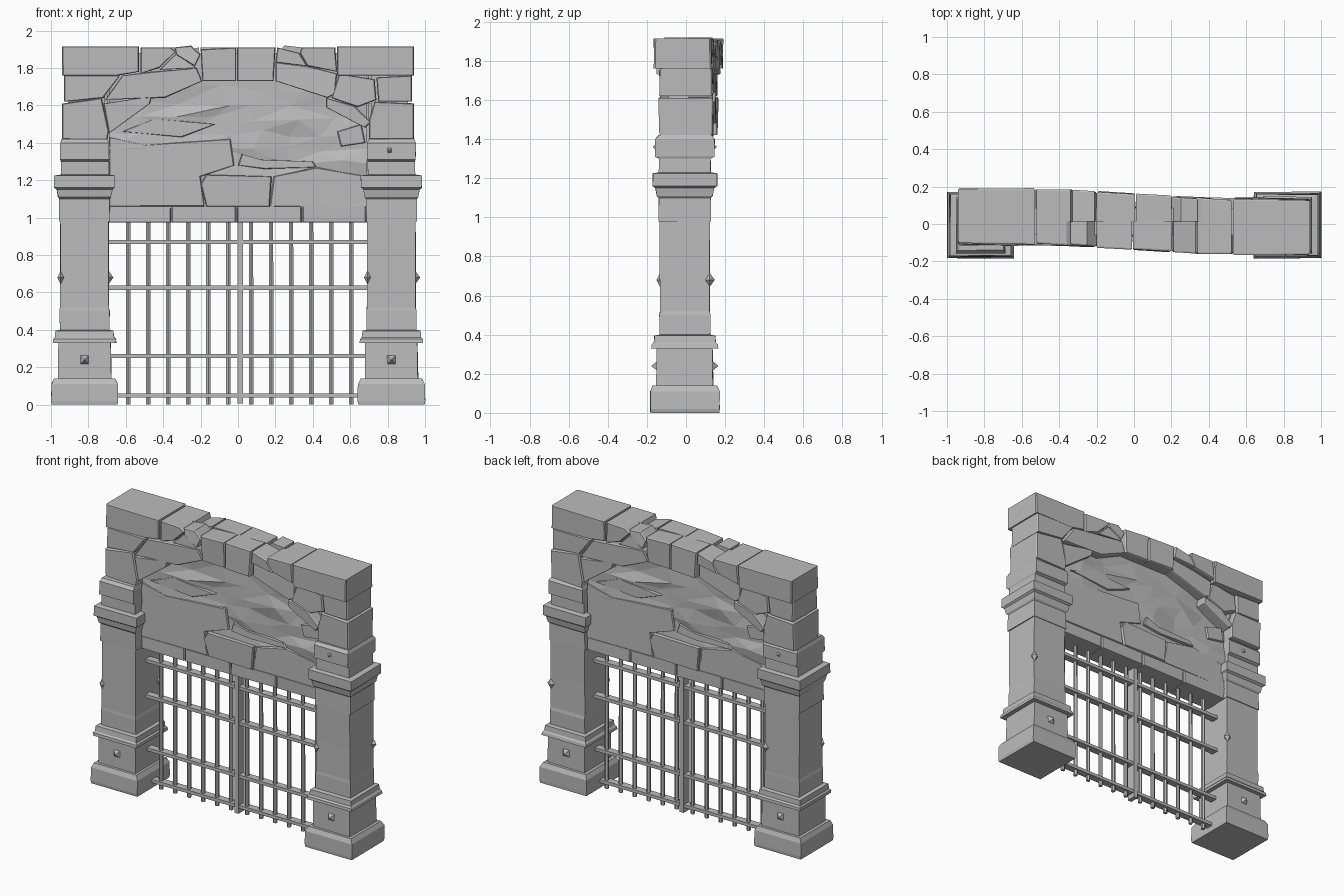
import bpy, bmesh, math, random
from mathutils import Vector, Matrix

random.seed(11)
cube = bpy.data.objects.get("Cube")
if cube:
    bpy.data.objects.remove(cube, do_unlink=True)

stone_grey = bpy.data.materials.new("stone grey")
stone_grey.use_nodes = True
GREY = (0.5, 0.5, 0.5, 1)
stone_grey.diffuse_color = GREY
stone_grey.node_tree.nodes["Principled BSDF"].inputs["Base Color"].default_value = GREY
MID = 0.0125  # depth of the wall's centre plane
PILLAR_Y = -0.006


def jit(a):
    return random.uniform(-a, a)


def finish(name, bm, pivot=None, closed=True):
    """Make the object and, given a pivot depth, its half-turned twin on the back."""
    if closed:
        bmesh.ops.recalc_face_normals(bm, faces=bm.faces)
    mesh = bpy.data.meshes.new(name)
    bm.to_mesh(mesh)
    bm.free()
    mesh.materials.append(stone_grey)
    bpy.context.collection.objects.link(bpy.data.objects.new(name, mesh))
    if pivot is not None:
        back = bpy.data.objects.new(name + "_back", mesh)
        back.rotation_euler.z = math.pi
        back.location.y = 2 * pivot
        bpy.context.collection.objects.link(back)


def loft(bm, rings):
    """Skin a list of equal-length point rings and cap both ends."""
    loops = [[bm.verts.new(p) for p in ring] for ring in rings]
    n = len(loops[0])
    for a, b in zip(loops, loops[1:]):
        for i in range(n):
            j = (i + 1) % n
            bm.faces.new((a[i], a[j], b[j], b[i]))
    bm.faces.new(loops[0])
    bm.faces.new(loops[-1])


def box(bm, x0, x1, y0, y1, z0, z1):
    loft(bm, [[(x0, y0, z), (x1, y0, z), (x1, y1, z), (x0, y1, z)] for z in (z0, z1)])


def stone(bm, outline, front, tilt=0.008):
    """Front-half stone from an outline in hundredths, with chamfered edges."""
    pts = [Vector((x / 100, z / 100)) for x, z in outline]
    mid = sum(pts, Vector((0, 0))) / len(pts)
    face = []
    for p in pts:
        q = p + (mid - p).normalized() * 0.006
        face.append((q.x, front(q.x) + jit(tilt), q.y))
    loft(bm, [[(p.x, MID, p.y) for p in pts],
              [(p.x, y + 0.008, p.y) for p, (_, y, _) in zip(pts, face)], face])


def stud(bm, centre, r, height):
    """Pyramid stud pointing to the front."""
    x, y, z = centre
    loft(bm, [[(x + a * s, y - h, z + b * s)
               for a, b in ((-1, -1), (1, -1), (1, 1), (-1, 1))]
              for s, h in ((r, 0), (.002, height))])


# Pillars: stepped square section from plinth to upper blocks (z, half x, half y)
PILLAR = [(0, .175, .175), (.02, .18, .178), (.11, .178, .178), (.14, .163, .163),
          (.14, .143, .145), (.33, .14, .143), (.33, .17, .17), (.35, .168, .168),
          (.36, .158, .158), (.395, .155, .155), (.4, .133, .13), (.5, .134, .13),
          (.52, .13, .128), (.74, .13, .127), (.98, .13, .128), (.98, .136, .133),
          (1.1, .135, .133), (1.11, .142, .143), (1.15, .15, .15), (1.16, .162, .164),
          (1.225, .163, .165), (1.23, .127, .132), (1.3, .127, .132), (1.31, .13, .152),
          (1.4, .13, .152), (1.42, .123, .135)]
for side, label in ((-1, "right"), (1, "left")):
    bm = bmesh.new()
    rings = []
    for z, hx, hy in PILLAR:
        rings.append([(side * 0.82 + sx * hx + jit(.002), PILLAR_Y + sy * hy + jit(.002), z)
                      for sx, sy in ((-1, -1), (1, -1), (1, 1), (-1, 1))])
    loft(bm, rings)
    finish(label + "_pillar", bm)

    # Diamonds on two opposite shaft corners
    bm = bmesh.new()
    for s, r in ((-1, .018), (1, .026)):
        at = Matrix.Translation((side * 0.82 + s * .128, PILLAR_Y + s * .127, .68))
        for up in (-1, 1):
            bmesh.ops.create_cone(bm, segments=4, radius1=r if up > 0 else 0,
                                  radius2=0 if up > 0 else r, depth=.036,
                                  matrix=at @ Matrix.Translation((0, 0, up * .018)))
    finish(label + "_corner_diamonds", bm)

# Pyramid studs
bm = bmesh.new()
for x in (-.82, .82):
    stud(bm, (x, -.148, .24), .024, .028)
stud(bm, (.81, -.155, 1.36), .014, .014)
finish("studs", bm, PILLAR_Y)

# Solid core behind the stones
bm = bmesh.new()
box(bm, -.7, .7, -.03, .055, 1.0, 1.86)
box(bm, -.91, .91, -.06, .085, 1.76, 1.88)
for x in (-.91, .71):
    box(bm, x, x + .2, -.09, .115, 1.4, 1.8)
finish("wall_core", bm)

# Top course: big end blocks, two middle blocks and broken stones between
TOP_COURSE = [
    [(-94, 176), (-64, 176), (-53, 178), (-53, 191.5), (-94, 191.5)],
    [(-52, 177), (-42, 180), (-33, 189), (-36, 191), (-52, 191)],
    [(-33, 187), (-23, 181), (-20, 187), (-25, 192), (-34, 191)],
    [(-42, 179), (-22, 180), (-33, 188)],
    [(-19, 173), (-1, 173), (-1, 191), (-20, 190)],
    [(-.5, 173), (19, 173), (20, 191), (-.5, 191)],
    [(20, 183), (37, 181), (33, 188), (21, 191)],
    [(37, 181), (53, 178), (52, 191), (34, 191), (33, 188)],
    [(53, 176), (94, 176), (94, 191.5), (53, 191.5)]]
bm = bmesh.new()
for outline in TOP_COURSE:
    stone(bm, outline, lambda x: -.135 - .06 * max(-.5, min(.5, x)), .005)
finish("top_course", bm, MID)

# Arch stones and the side blocks under the top course
ARCH = [
    [(-93, 162), (-72, 164), (-63, 176), (-93, 176)],
    [(-71, 163), (-39, 164), (-19, 173), (-22, 180), (-47, 178), (-62, 176)],
    [(-94, 142), (-70, 141), (-69, 146), (-73, 164), (-94, 161)],
    [(-69, 145), (-47, 161), (-46, 165), (-72, 161)],
    [(20, 173), (48, 164), (52, 166), (53, 177), (38, 181), (20, 183)],
    [(50, 164), (64, 159), (74, 163), (73, 174), (54, 177)],
    [(47, 164), (47, 159), (68, 148), (71, 151), (62, 160)],
    [(75, 162), (93, 162), (93, 176), (74, 175)],
    [(70, 142), (94, 142), (94, 161), (73, 162), (70, 152)]]
bm = bmesh.new()
for outline in ARCH:
    stone(bm, outline, lambda x: -.122 - .015 * x, .006)
finish("arch_stones", bm, MID)

# Lintel pieces and the slab above them
bm = bmesh.new()
joints = (-69, -35.5, -.5, 34.5, 69)
for a, b in zip(joints, joints[1:]):
    stone(bm, [(a, 97.5), (b - .4, 97.5), (b - .4, 106), (a, 106)], lambda x: -.075, .003)
finish("lintel", bm, MID)
bm = bmesh.new()
stone(bm, [(-17, 106), (17, 106), (18, 122), (-17, 123), (-20, 118)], lambda x: -.088, .008)
finish("middle_slab", bm, MID)

# Broken slabs standing slightly proud of the panel
PANEL_SLABS = [
    [(-69, 106), (-18, 106), (-20, 122), (-2, 128), (-4, 142), (-50, 139), (-69, 143)],
    [(17, 106), (69, 106), (69, 122), (42, 127), (19, 122)],
    [(-62, 146), (-30, 143), (-12, 150), (-45, 153)],
    [(0, 128), (14, 126), (42, 127), (40, 130), (12, 131), (2, 134)],
    [(55, 138), (68, 140), (66, 150), (53, 146)]]
bm = bmesh.new()
for outline in PANEL_SLABS:
    stone(bm, outline, lambda x: -.076, .005)
finish("panel_slabs", bm, MID)

# Rough panel: long slanting facets, leaning back at the top
bm = bmesh.new()
COLS, ROWS = 7, 9
grid = []
for r in range(ROWS + 1):
    row = []
    for c in range(COLS + 1):
        inner = 0 < c < COLS and 0 < r < ROWS
        rough = 0.014 if 2 < r < 8 else 0.004
        x = -.69 + 1.38 * c / COLS + (jit(.07) if inner else 0)
        z = 1.05 + .72 * r / ROWS + (jit(.022) if inner else 0)
        row.append(bm.verts.new((x, -.07 + .012 * r / ROWS + jit(rough), z)))
    grid.append(row)
for r in range(ROWS):
    for c in range(COLS):
        a, b = grid[r][c], grid[r][c + 1]
        d, e = grid[r + 1][c], grid[r + 1][c + 1]
        if random.random() < .5:
            bm.faces.new((a, b, e))
            bm.faces.new((a, e, d))
        else:
            bm.faces.new((a, b, d))
            bm.faces.new((b, e, d))
finish("rough_panel", bm, MID, closed=False)

# Gate: upright rods, flat cross rails and the centre post
bm = bmesh.new()
for start in (-.587, .07):
    for i in range(6):
        bmesh.ops.create_cone(bm, cap_ends=True, segments=6, radius1=.014, radius2=.013,
                              depth=1.0, matrix=Matrix.Translation((start + i * .107, 0, .502)))
finish("gate_rods", bm)
bm = bmesh.new()
for z in (.05, .26, .625, .87):
    box(bm, -.69, .69, -.025, .025, z - .011, z + .011)
finish("gate_rails", bm)
bm = bmesh.new()
box(bm, -.004, .026, -.032, .032, .005, 1.0)
finish("gate_post", bm)
